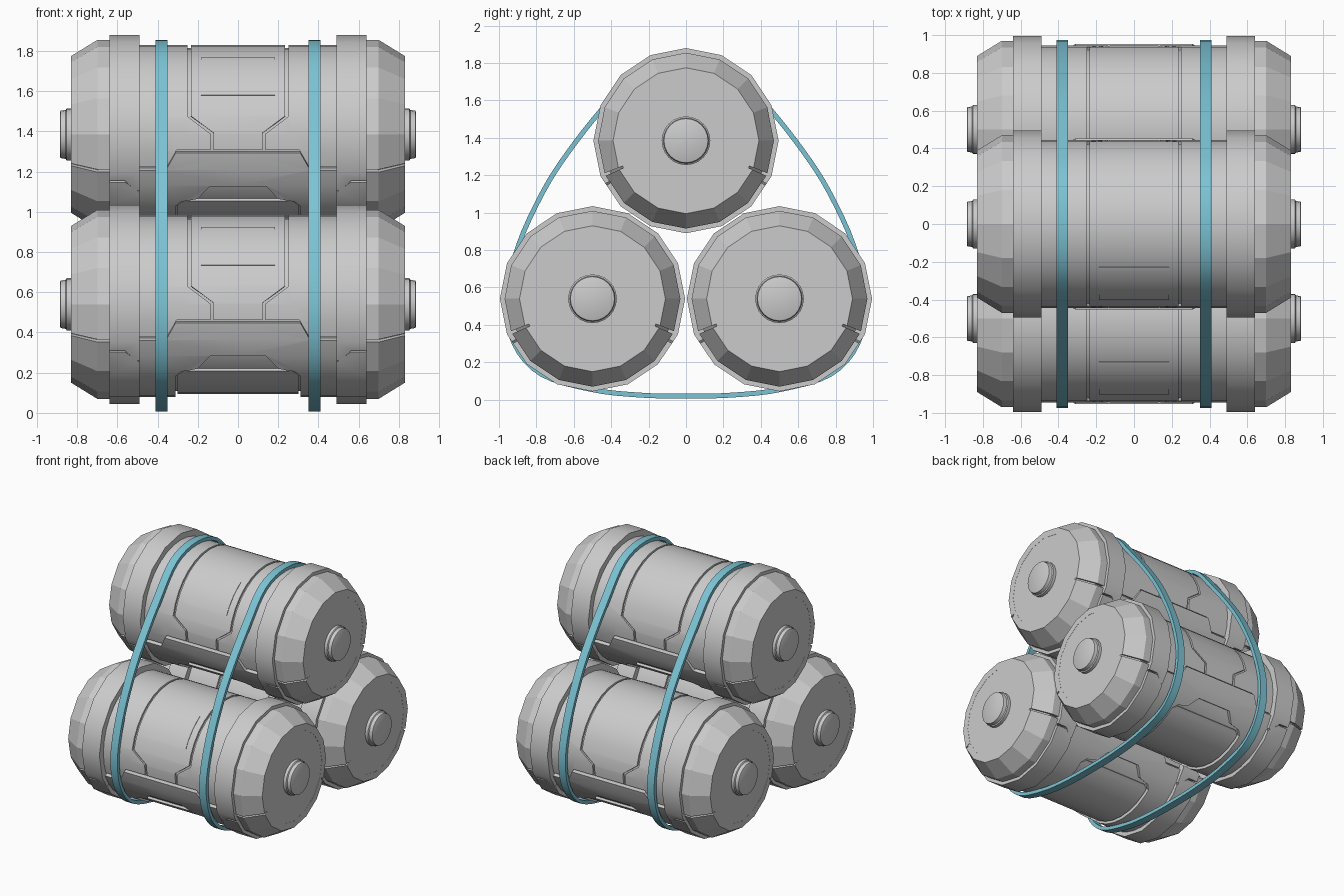
import bpy, bmesh, math
from mathutils import Vector

if "Cube" in bpy.data.objects:
    bpy.data.objects.remove(bpy.data.objects["Cube"])

CENTRES = {"top": (0, 1.385), "front": (-0.5, 0.54), "back": (0.5, 0.54)}


def finish(bm, name, smooth=True):
    bmesh.ops.remove_doubles(bm, verts=bm.verts, dist=1e-5)
    bmesh.ops.recalc_face_normals(bm, faces=bm.faces)
    for f in bm.faces:
        f.smooth = smooth
    for e in bm.edges:
        e.smooth = len(e.link_faces) == 2 and e.calc_face_angle(0) < math.radians(28)
    mesh = bpy.data.meshes.new(name)
    bm.to_mesh(mesh)
    bm.free()
    return mesh


def place(mesh, name):
    # one copy of the part on each of the three canisters
    for where, (y, z) in CENTRES.items():
        ob = bpy.data.objects.new(f"{where}_{name}", mesh)
        ob.location = (0, y, z)
        bpy.context.collection.objects.link(ob)


def lathe(name, profile, n):
    # profile of (x, radius) turned about the x axis
    bm = bmesh.new()
    rings = []
    for x, r in profile:
        rings.append([bm.verts.new((x, r * math.cos(2 * math.pi * i / n),
                                    r * math.sin(2 * math.pi * i / n))) for i in range(n)])
    for a, b in zip(rings, rings[1:]):
        for i in range(n):
            j = (i + 1) % n
            bm.faces.new((a[i], a[j], b[j], b[i]))
    bm.faces.new(rings[0])
    bm.faces.new(rings[-1])
    place(finish(bm, name), name)


def wrap(name, outline, radius, inner, n, mirror=False, smooth=True, x_cuts=()):
    # flat outline of (x, degrees up from the front) wrapped round an n-sided drum
    step = 360 / n
    rad = radius if callable(radius) else (lambda x: radius)
    for sign in ((1, -1) if mirror else (1,)):
        bm = bmesh.new()
        f = bm.faces.new([bm.verts.new((x, a, 0)) for x, a in outline])
        bmesh.ops.triangulate(bm, faces=[f])
        angles = [a for _, a in outline]
        cuts = [((0, k * step, 0), (0, 1, 0))
                for k in range(math.ceil(min(angles) / step), math.floor(max(angles) / step) + 1)]
        cuts += [((x, 0, 0), (1, 0, 0)) for x in x_cuts]
        for co, no in cuts:
            bmesh.ops.bisect_plane(bm, geom=bm.verts[:] + bm.edges[:] + bm.faces[:],
                                   dist=1e-4, plane_co=co, plane_no=no)
        outer = bm.verts[:]
        new = bmesh.ops.extrude_face_region(bm, geom=bm.faces[:], use_keep_orig=True)
        low = {v for v in new["geom"] if isinstance(v, bmesh.types.BMVert)}
        for v in outer + list(low):
            x, a = v.co.x, v.co.y
            r = inner if v in low else rad(x)
            r *= math.cos(math.radians(step / 2)) / math.cos(math.radians(a % step - step / 2))
            t = math.radians(a)
            v.co = (sign * x, -r * math.cos(t), r * math.sin(t))
        full = name if not mirror else f"{name}_{'right' if sign > 0 else 'left'}"
        place(finish(bm, full, smooth), full)


def sym(chain, total):
    # repeat the front edge of an outline on the back of the drum
    return chain + [(x, total - a) for x, a in reversed(chain)]


# inner drum, seen in the panel gaps
half = [(0.829, 0.365), (0.70, 0.44), (0.64, 0.43)]
lathe("core", [(-x, r) for x, r in half] + half[::-1], 32)

# end knobs
knob = [(0.80, 0.13), (0.852, 0.13), (0.857, 0.122), (0.882, 0.118), (0.885, 0.112)]
for side, s in (("right", 1), ("left", -1)):
    lathe(f"knob_{side}", [(s * x, r) for x, r in knob], 24)

# chamfered end caps, split into upper and lower shells
cap_r = lambda x: 0.47 if x <= 0.7001 else 0.47 - 0.08 * (x - 0.70) / 0.13
for name, a, total in (("upper_cap", -21.8, 180), ("lower_cap", -23.6, -180)):
    wrap(name, sym([(0.83, a), (0.63, a)], total), cap_r, 0.34, 16, True, False, (0.70,))

# thick collars with a stepped split line
wrap("upper_collar", sym([(0.64, -28), (0.565, -28), (0.51, -35), (0.49, -35)], 180),
     0.495, 0.42, 16, True)
wrap("lower_collar", sym([(0.64, -29.3), (0.56, -29.3), (0.505, -36.3), (0.49, -36.3)], -180),
     0.495, 0.42, 16, True)

# hourglass panel over the top of each canister
wrap("centre_panel", sym([(-0.235, 12), (-0.122, 1), (-0.122, -10), (0.122, -10),
                          (0.122, 1), (0.235, 12)], 180), 0.445, 0.42, 32)
wrap("side_panel", sym([(0.50, -21.5), (0.355, -21.5), (0.305, -10), (0.138, -10),
                        (0.138, 0.5), (0.25, 11.5)], 180), 0.445, 0.42, 32, True)

# raised lower shell with window notches
edge = [(0, -11.5), (0.31, -11.5), (0.36, -23), (0.50, -23)]
hole = [(0.31, -51), (0.28, -46.5), (0.20, -44), (0.14, -34), (0, -34)]
wrap("lower_shell", sym(edge, -180) + [(x, -180 - a) for x, a in reversed(hole)] + hole,
     0.462, 0.42, 32, True)
wrap("belly_plate", sym([(-0.30, -52), (-0.27, -48), (0.27, -48), (0.30, -52)], -180),
     0.447, 0.42, 32)

# thin blank plate on the front of the panel
wrap("front_plate", [(-0.185, 26), (0.185, 26), (0.185, 59), (-0.185, 59)], 0.449, 0.43, 32)

# two straps round the bundle
teal = bpy.data.materials.new("teal")
teal.diffuse_color = (0.2, 0.55, 0.66, 1)
teal.use_nodes = True
teal.node_tree.nodes["Principled BSDF"].inputs["Base Color"].default_value = teal.diffuse_color
right = [(0, 1.855), (0.25, 1.79), (0.455, 1.567), (0.636, 1.337), (0.775, 1.12), (0.908, 0.83),
         (0.975, 0.54), (0.93, 0.294), (0.78, 0.125), (0.51, 0.042), (0.25, 0.012), (0, 0.006)]
path = [Vector(p) for p in right + [(-y, z) for y, z in right[-2:0:-1]]]
loop = []
for i in range(len(path)):
    p0, p1, p2, p3 = (path[(i + k - 1) % len(path)] for k in range(4))
    for j in range(4):
        t = j / 4
        loop.append(0.5 * (2 * p1 + (p2 - p0) * t + (2 * p0 - 5 * p1 + 4 * p2 - p3) * t * t
                           + (3 * p1 - p0 - 3 * p2 + p3) * t ** 3))
for side, s in (("right", 1), ("left", -1)):
    bm = bmesh.new()
    rows = []
    for i, p in enumerate(loop):
        d = (loop[(i + 1) % len(loop)] - loop[i - 1]).normalized()
        q = p + Vector((d.y, -d.x)) * 0.026
        rows.append([bm.verts.new((s * x, c.x, c.y))
                     for x, c in ((0.35, p), (0.41, p), (0.41, q), (0.35, q))])
    for i, a in enumerate(rows):
        b = rows[(i + 1) % len(rows)]
        for k in range(4):
            bm.faces.new((a[k], a[(k + 1) % 4], b[(k + 1) % 4], b[k]))
    mesh = finish(bm, f"strap_{side}")
    mesh.materials.append(teal)
    bpy.context.collection.objects.link(bpy.data.objects.new(f"strap_{side}", mesh))
